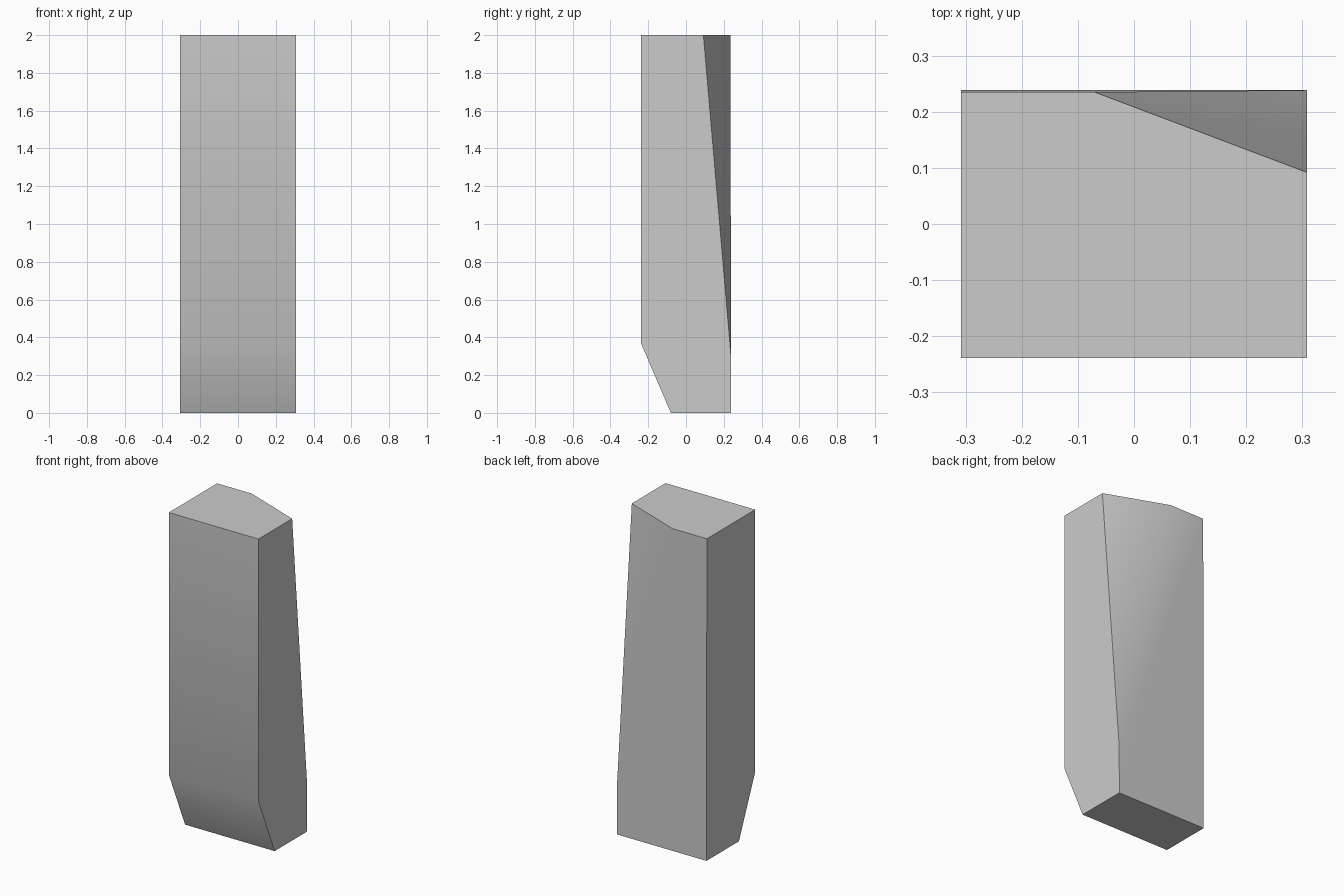
import bpy, bmesh
from math import radians
from mathutils import Vector

cube = bpy.data.objects.get("Cube")
if cube:
    bpy.data.objects.remove(cube, do_unlink=True)

HALF_WIDTH = 0.308

# Plain grey surface
grey = bpy.data.materials.new("plain_grey")
grey.use_nodes = True
colour = (0.6, 0.6, 0.6, 1)
grey.diffuse_color = colour
grey.node_tree.nodes["Principled BSDF"].inputs["Base Color"].default_value = colour

# Side profile (y, z) with the sloped front foot, extruded across the width
profile = [(-0.08, 0), (0.239, 0), (0.235, 2), (-0.239, 2), (-0.239, 0.37)]
bm = bmesh.new()
side = bm.faces.new([bm.verts.new((-HALF_WIDTH, y, z)) for y, z in profile])
extruded = bmesh.ops.extrude_face_region(bm, geom=[side])
moved = [v for v in extruded["geom"] if isinstance(v, bmesh.types.BMVert)]
bmesh.ops.translate(bm, verts=moved, vec=(2 * HALF_WIDTH, 0, 0))

# Slanted cut off the rear upper corner
a = Vector((-0.07, 0.235, 2))
b = Vector((HALF_WIDTH, 0.092, 2))
c = Vector((HALF_WIDTH, 0.238, 0.3))
normal = (b - a).cross(c - a)
if normal.y < 0:
    normal.negate()
cut = bmesh.ops.bisect_plane(bm, geom=bm.verts[:] + bm.edges[:] + bm.faces[:],
                             plane_co=a, plane_no=normal, clear_outer=True)
rim = [e for e in cut["geom_cut"] if isinstance(e, bmesh.types.BMEdge)]
bmesh.ops.contextual_create(bm, geom=rim)
bmesh.ops.recalc_face_normals(bm, faces=bm.faces[:])

# Finished block
mesh = bpy.data.meshes.new("tapered_block")
bm.to_mesh(mesh)
bm.free()
mesh.materials.append(grey)
block = bpy.data.objects.new("tapered_block", mesh)
bpy.context.collection.objects.link(block)
bpy.context.view_layer.objects.active = block
block.select_set(True)
bpy.ops.object.shade_smooth_by_angle(angle=radians(30))
